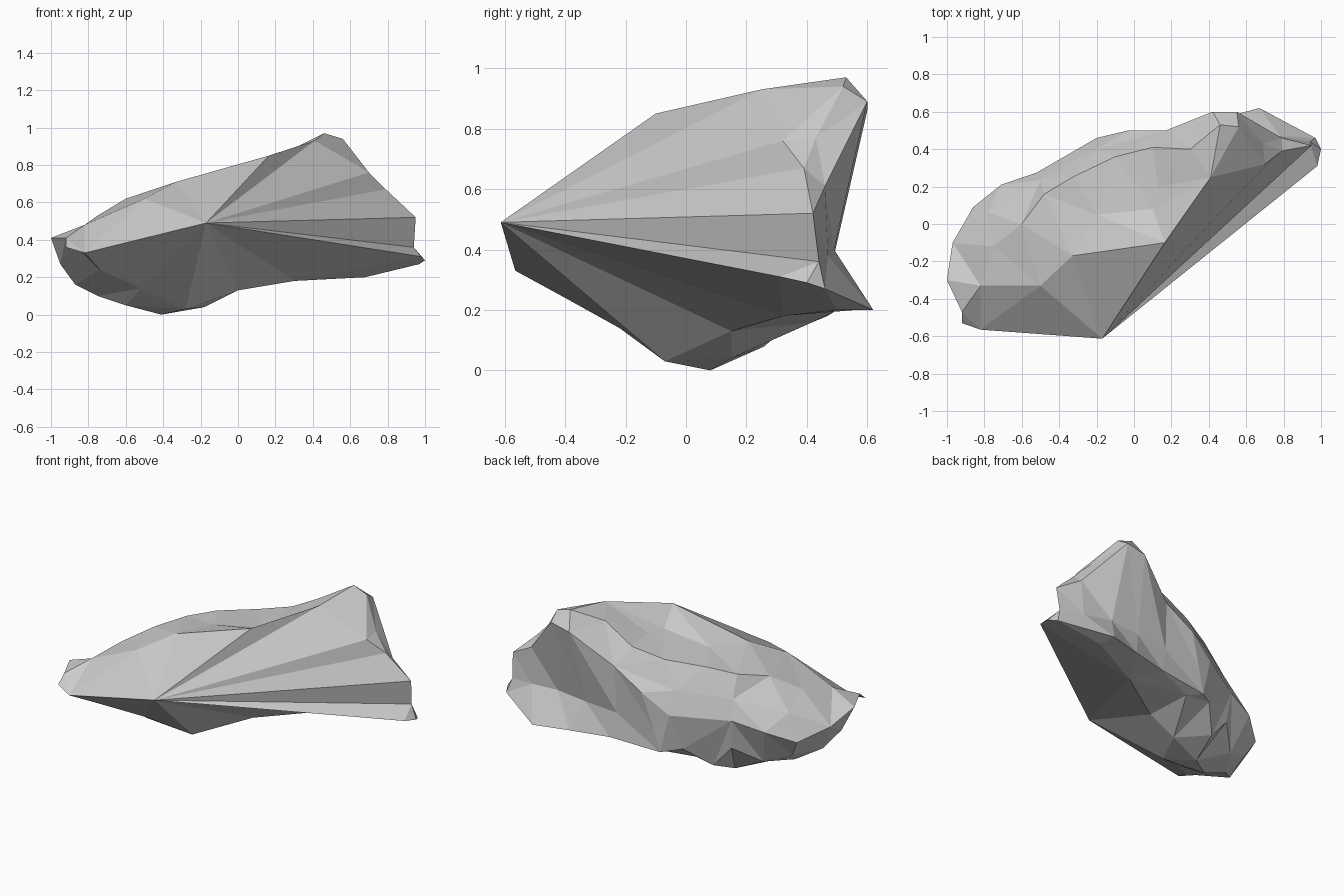
import bpy, bmesh
from mathutils import Vector
from mathutils.geometry import delaunay_2d_cdt

if "Cube" in bpy.data.objects:
    bpy.data.objects.remove(bpy.data.objects["Cube"])

TIP = (-.17, -.613, .49)         # sharp front corner where the big facets meet
FLANGE = (.98, .31, .31)         # right end of the lower flange

# left rim, from the front corner round to the back
left_rim = [(-.82, -.565, .33), (-.92, -.53, .36), (-.92, -.47, .41),
            (-1, -.3, .41), (-.97, -.1, .35), (-.86, .09, .29),
            (-.71, .21, .36), (-.52, .275, .41), (-.2, .46, .43)]

# broken back / right wall: upper edge, recessed middle, lower flange
upper = [(-.03, .5, .55), (.17, .5, .67), (.42, .6, .86), (.55, .6, .89),
         (.79, .46, .61), (.95, .42, .52)]
middle = [(-.1, .478, .33), (.16, .48, .36), (.38, .49, .38), (.58, .49, .4),
          (.78, .47, .38), (.94, .44, .36)]
lower = [(-.14, .468, .18), (.2, .5, .2), (.45, .56, .2), (.67, .62, .2),
         (.97, .46, .27), (1, .4, .29)]

# crest fanned to the front corner
crest = [(-.5, -.33, .62), (-.33, -.17, .71), (.165, -.1, .85),
         (.41, .25, .93), (.7, .32, .76), (.79, .39, .67)]
# other top facet corners: middle, back ridge, steep folds behind it, peak
top_inner = [(-.82, -.33, .48), (-.75, -.12, .53), (-.6, .0, .62),
             (-.2, .05, .72), (.1, .08, .77), (.13, .2, .78),
             (-.48, .16, .66), (-.33, .25, .7), (-.1, .36, .73),
             (.1, .41, .78), (.3, .4, .89),
             (-.78, .06, .45), (-.5, .235, .53), (-.2, .4, .57),
             (.46, .53, .97), (.56, .52, .94), (.69, .43, .77)]

# underside belly
under_inner = [(-.41, .08, 0), (-.18, .15, .04), (-.6, -.07, .05),
               (-.75, -.05, .1), (-.87, -.16, .16), (-.95, -.24, .27),
               (-.52, -.22, .14), (-.28, -.07, .03), (0, .15, .13),
               (.3, .32, .18), (-.05, .42, .16), (-.38, .26, .08),
               (-.64, .12, .12), (-.5, .25, .22), (-.25, .39, .2),
               (-.74, -.4, .24), (.68, .5, .2), (-.8, .05, .18)]

bm = bmesh.new()


def add_face(pts):
    if len(set(pts)) == len(pts):
        bm.faces.new([bm.verts.new(p) for p in pts])


def sheet(rim, inner, spokes=()):
    """Triangulated facets inside a rim, with optional forced ridge lines."""
    pts = rim + inner
    edges = [(i, (i + 1) % len(rim)) for i in range(len(rim))]
    edges += [(pts.index(a), pts.index(b)) for a, b in spokes]
    result = delaunay_2d_cdt([Vector(p[:2]) for p in pts], edges, [], 1, 1e-5)
    # give each flat corner back its height
    solid = [min(pts, key=lambda p: (Vector(p[:2]) - c).length)
             for c in result[0]]
    for f in result[2]:
        add_face([solid[i] for i in f])


def strip(a, b):
    """Two triangles between each pair of neighbouring points on two edges."""
    for i in range(len(a) - 1):
        add_face([a[i], a[i + 1], b[i]])
        add_face([a[i + 1], b[i + 1], b[i]])


# top and underside; long ridges are forced so the facets follow them
ridge = top_inner[6:11] + [top_inner[14]]
folds = left_rim[5:6] + top_inner[11:14] + [upper[1]]
sheet([TIP] + left_rim + upper, crest + top_inner,
      [(TIP, c) for c in crest] + list(zip(crest, crest[1:]))
      + list(zip(ridge, ridge[1:])) + list(zip(folds[1:], folds[2:])))
sheet([TIP] + left_rim + lower + [FLANGE], under_inner)

# back wall, closed at the right end
start = left_rim[-1]
strip([start] + upper + [TIP], [start] + middle + [TIP])
strip([start] + middle, [start] + lower)
add_face([middle[-1], lower[-1], FLANGE])
add_face([middle[-1], FLANGE, TIP])

bmesh.ops.remove_doubles(bm, verts=bm.verts, dist=1e-4)
bmesh.ops.recalc_face_normals(bm, faces=bm.faces)
mesh = bpy.data.meshes.new("rock")
bm.to_mesh(mesh)
bm.free()
rock = bpy.data.objects.new("rock", mesh)
bpy.context.collection.objects.link(rock)
